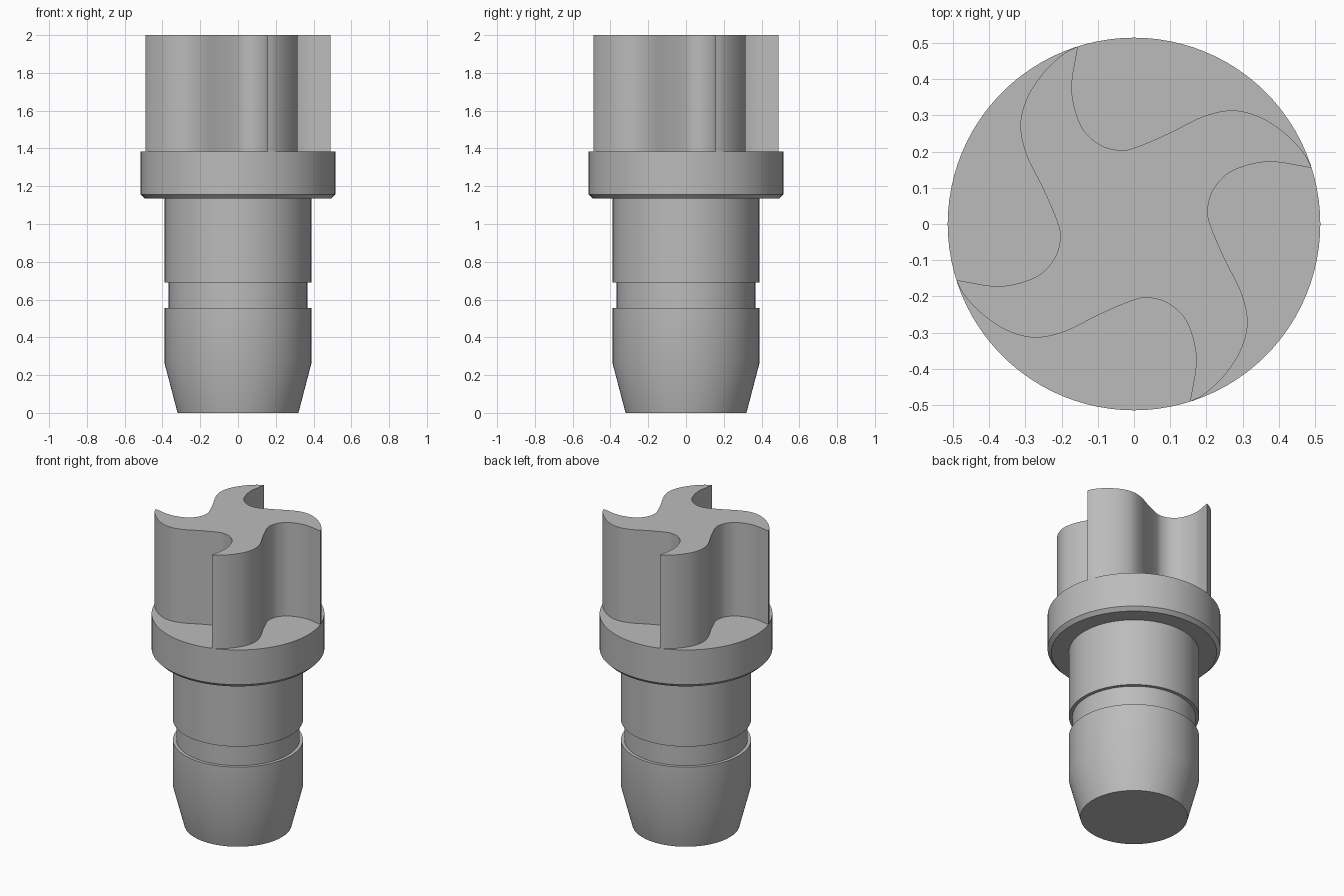
import bpy
import bmesh
from math import radians
from mathutils import Matrix, Vector

if "Cube" in bpy.data.objects:
    bpy.data.objects.remove(bpy.data.objects["Cube"], do_unlink=True)

# One plain grey for every part
grey = bpy.data.materials.new("plain_grey")
grey.use_nodes = True
colour = (0.5, 0.5, 0.5, 1)
grey.diffuse_color = colour
grey.node_tree.nodes["Principled BSDF"].inputs["Base Color"].default_value = colour


def finish(name, bm):
    """Turn a bmesh into a smooth shaded object with sharp edges kept."""
    bmesh.ops.remove_doubles(bm, verts=bm.verts, dist=0.0002)
    bmesh.ops.recalc_face_normals(bm, faces=bm.faces)
    mesh = bpy.data.meshes.new(name)
    bm.to_mesh(mesh)
    bm.free()
    mesh.materials.append(grey)
    obj = bpy.data.objects.new(name, mesh)
    bpy.context.collection.objects.link(obj)
    bpy.ops.object.select_all(action="DESELECT")
    obj.select_set(True)
    bpy.context.view_layer.objects.active = obj
    bpy.ops.object.shade_smooth_by_angle(angle=radians(30))
    return obj


def lathe(name, profile, steps=96):
    """Spin a closed (radius, height) profile about z."""
    bm = bmesh.new()
    verts = [bm.verts.new((r, 0, z)) for r, z in profile]
    edges = [bm.edges.new(pair) for pair in zip(verts, verts[1:])]
    bmesh.ops.spin(bm, geom=verts + edges, cent=(0, 0, 0), axis=(0, 0, 1),
                   angle=radians(360), steps=steps, use_merge=False)
    return finish(name, bm)


def smooth_path(points, steps=6):
    """Catmull-Rom curve through the points, without its last point."""
    pts = [Vector(p) for p in points]
    pts = [2 * pts[0] - pts[1]] + pts + [2 * pts[-1] - pts[-2]]
    path = []
    for a, b, c, d in zip(pts, pts[1:], pts[2:], pts[3:]):
        for i in range(steps):
            t = i / steps
            path.append(0.5 * (2 * b + (c - a) * t
                               + (2 * a - 5 * b + 4 * c - d) * t ** 2
                               + (3 * b - a - 3 * c + d) * t ** 3))
    return path


# Tapered shank with a retaining groove
shank_bottom, collar_bottom, collar_top, head_top = 0, 1.135, 1.385, 2
lathe("grooved_shank", [
    (0, shank_bottom), (0.32, shank_bottom), (0.388, 0.26), (0.388, 0.555),
    (0.367, 0.555), (0.367, 0.69), (0.388, 0.69), (0.388, collar_bottom)])

# Collar with a chamfered lower rim
lathe("collar", [
    (0.388, collar_bottom), (0.493, collar_bottom), (0.515, 1.157),
    (0.515, collar_top), (0, collar_top)])

# Pinwheel driving head: one pocket wall, turned four times
wall = smooth_path([
    (-0.155, 0.491), (-0.195, 0.47), (-0.246, 0.423), (-0.293, 0.354),
    (-0.314, 0.276), (-0.298, 0.193), (-0.251, 0.097), (-0.213, 0.008),
    (-0.204, -0.041), (-0.221, -0.097), (-0.271, -0.146), (-0.37, -0.172),
    (-0.491, -0.155)])
bm = bmesh.new()
outline = []
for quarter in range(4):
    turn = Matrix.Rotation(radians(90 * quarter), 2)
    for point in wall:
        x, y = turn @ point
        outline.append(bm.verts.new((x, y, collar_top)))
base = bm.faces.new(outline)
top = bmesh.ops.extrude_face_region(bm, geom=[base], use_keep_orig=True)
bmesh.ops.translate(bm, vec=(0, 0, head_top - collar_top),
                    verts=[g for g in top["geom"] if isinstance(g, bmesh.types.BMVert)])
finish("pinwheel_head", bm)
